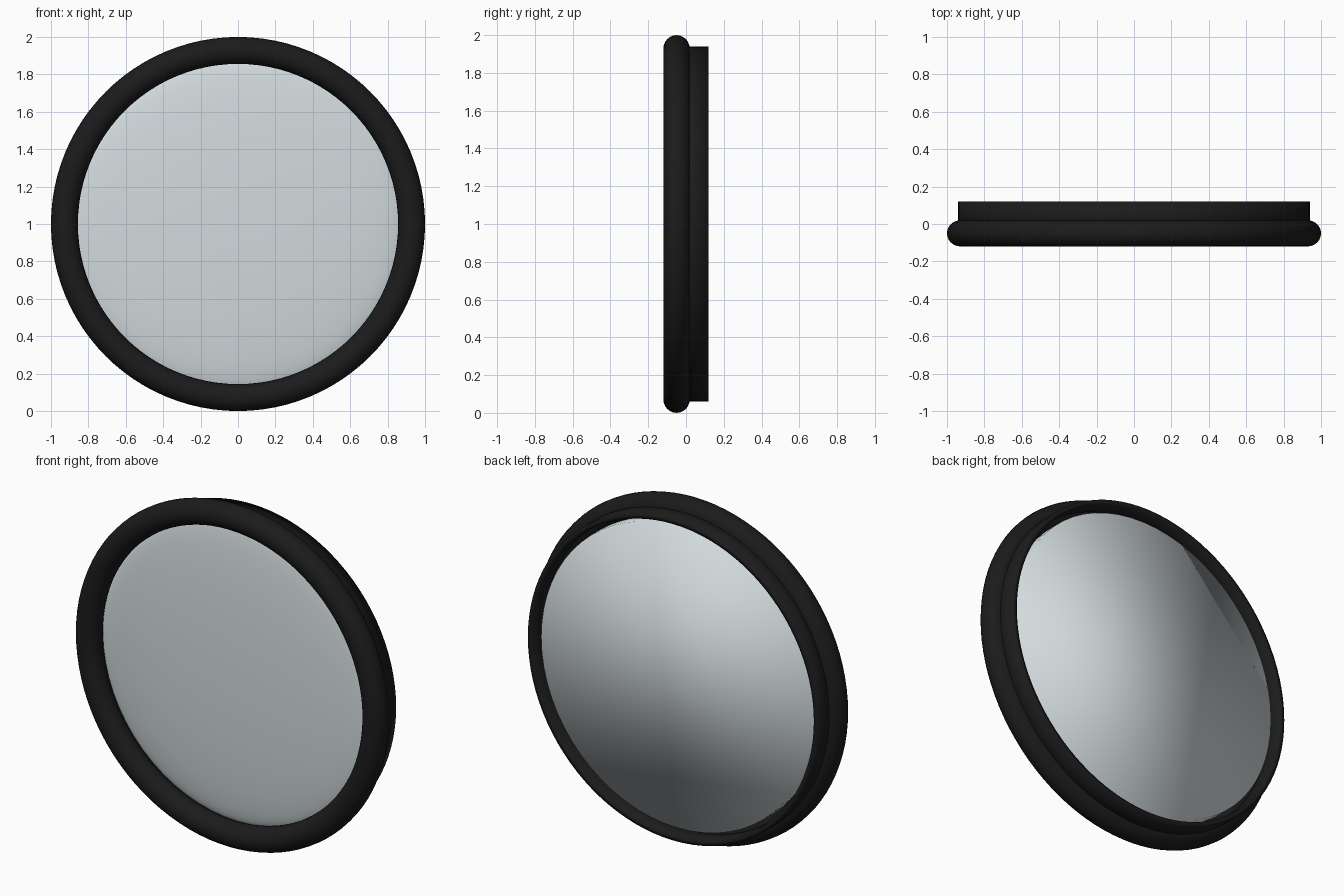
import bpy, bmesh, math

if "Cube" in bpy.data.objects:
    bpy.data.objects.remove(bpy.data.objects["Cube"])

CZ = 1.0  # height of the round centre


def material(name, rgb):
    m = bpy.data.materials.new(name)
    m.diffuse_color = (*rgb, 1.0)
    m.use_nodes = True
    m.node_tree.nodes["Principled BSDF"].inputs["Base Color"].default_value = m.diffuse_color
    return m


def lathe(name, profile, mat, closed=True, seg=96):
    """Turn (radius, y) points around the front-back axis, shaded smooth."""
    bm = bmesh.new()
    rows = []
    for r, y in profile:
        if r < 1e-5:
            rows.append([bm.verts.new((0, y, CZ))] * seg)
        else:
            rows.append([bm.verts.new((r * math.cos(2 * math.pi * i / seg), y,
                                       CZ + r * math.sin(2 * math.pi * i / seg)))
                         for i in range(seg)])
    pairs = list(zip(rows, rows[1:]))
    if closed:
        pairs.append((rows[-1], rows[0]))
    for a, b in pairs:
        for i in range(seg):
            j = (i + 1) % seg
            bm.faces.new(list(dict.fromkeys((a[i], a[j], b[j], b[i]))))
    if not closed:
        bm.faces.new(rows[-1])  # flat back
    bmesh.ops.recalc_face_normals(bm, faces=bm.faces)
    me = bpy.data.meshes.new(name)
    bm.to_mesh(me)
    bm.free()
    me.materials.append(mat)
    me.shade_smooth()
    ob = bpy.data.objects.new(name, me)
    bpy.context.collection.objects.link(ob)
    return ob


black = material("black_rubber", (0.011, 0.011, 0.011))
glass = material("pale_glass", (0.65, 0.71, 0.73))

# Rounded front rim
rim = [(0.928 + 0.072 * math.cos(2 * math.pi * k / 24),
        -0.05 + 0.07 * math.sin(2 * math.pi * k / 24)) for k in range(24)]
lathe("front_rim", rim, black)

# Straight collar behind the rim
lathe("back_collar", [(0.94, -0.04), (0.94, 0.12), (0.912, 0.12), (0.912, -0.04)], black)

# Lens: shallow dome in front, short wall, flat back set inside the collar
lens = [(0.882 * math.sin(math.pi / 2 * k / 16),
         0.01 - 0.07 * math.cos(math.pi / 2 * k / 16)) for k in range(17)]
lens.append((0.882, 0.08))
lathe("lens", lens, glass, closed=False, seg=64)
